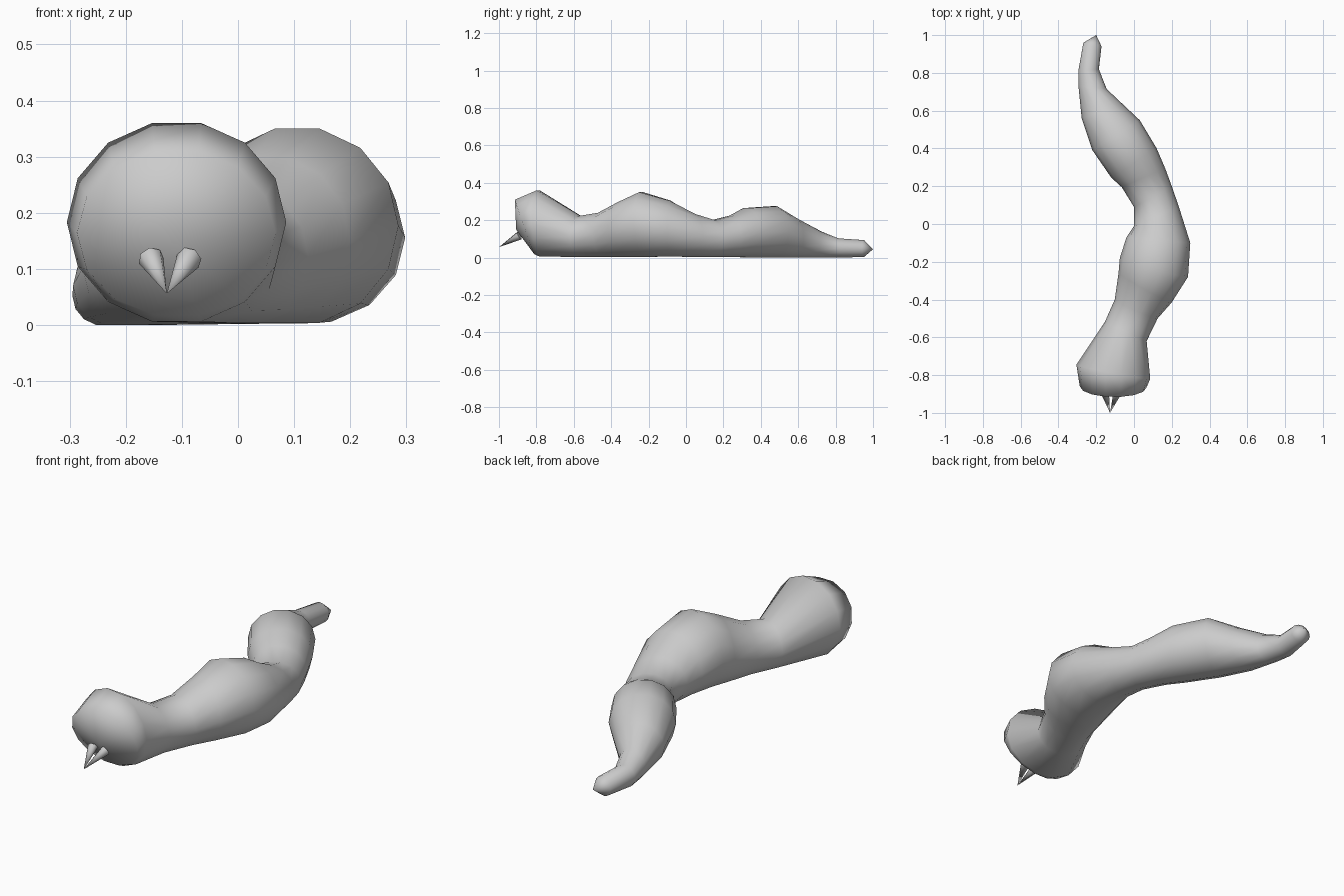
import bpy, bmesh, math
from mathutils import Vector

if "Cube" in bpy.data.objects:
    bpy.data.objects.remove(bpy.data.objects["Cube"])

SIDES = 14
# Body sections, head to tail: left x, left y, right x, right y, top z, bottom z, forward lean
SECTIONS = [
    (-0.287, -0.86, 0.067, -0.865, 0.31, 0.018, 0.052),
    (-0.305, -0.745, 0.086, -0.82, 0.36, 0.006, 0.008),
    (-0.155, -0.52, 0.067, -0.62, 0.222, 0.004, 0),
    (-0.102, -0.40, 0.125, -0.50, 0.24, 0.004, 0.01),
    (-0.082, -0.26, 0.20, -0.415, 0.297, 0.004, 0.01),
    (-0.075, -0.18, 0.286, -0.28, 0.35, 0.004, 0.01),
    (-0.04, -0.07, 0.298, -0.10, 0.305, 0.006, 0),
    (0.0, -0.01, 0.238, 0.09, 0.233, 0.004, 0),
    (0.0, 0.09, 0.20, 0.20, 0.20, 0.003, 0),
    (-0.065, 0.195, 0.165, 0.295, 0.225, 0.003, 0),
    (-0.12, 0.245, 0.12, 0.40, 0.265, 0.002, 0),
    (-0.22, 0.39, 0.03, 0.55, 0.275, 0.001, 0),
    (-0.277, 0.56, -0.055, 0.63, 0.205, 0, 0),
    (-0.294, 0.73, -0.145, 0.715, 0.14, 0, 0),
    (-0.295, 0.81, -0.186, 0.82, 0.103, 0, 0),
    (-0.268, 0.96, -0.172, 0.94, 0.094, 0.004, 0),
]


def finish(bm, name, angle=None):
    bmesh.ops.recalc_face_normals(bm, faces=bm.faces)
    me = bpy.data.meshes.new(name)
    bm.to_mesh(me)
    bm.free()
    ob = bpy.data.objects.new(name, me)
    bpy.context.collection.objects.link(ob)
    for p in me.polygons:
        p.use_smooth = True
    if angle:
        bpy.context.view_layer.objects.active = ob
        ob.select_set(True)
        bpy.ops.object.shade_smooth_by_angle(angle=angle)
        ob.select_set(False)
    return ob


def section(bm, lx, ly, rx, ry, top, bottom, lean):
    left, right = Vector((lx, ly, 0)), Vector((rx, ry, 0))
    half = (right - left) / 2
    centre = (left + right) / 2 + Vector((0, 0, (top + bottom) / 2))
    up = Vector((0, -lean, (top - bottom) / 2)) / math.cos(math.pi / SIDES)
    angles = [math.tau * i / SIDES for i in range(SIDES)]
    return [bm.verts.new(centre + half * math.cos(a) + up * math.sin(a)) for a in angles]


def fan(bm, ring, tip):
    v = bm.verts.new(tip)
    for i in range(len(ring)):
        bm.faces.new((ring[i], ring[(i + 1) % len(ring)], v))


# Body with head bulge, humps and tail
bm = bmesh.new()
rings = [section(bm, *s) for s in SECTIONS]
for a, b in zip(rings, rings[1:]):
    for i in range(SIDES):
        j = (i + 1) % SIDES
        bm.faces.new((a[i], a[j], b[j], b[i]))
fan(bm, rings[0], (-0.11, -0.908, 0.15))
fan(bm, rings[-1], (-0.20, 1.0, 0.045))
finish(bm, "worm_body")

# Pair of fangs meeting at the tip
TIP = Vector((-0.127, -1.0, 0.056))
for side, name in ((-1, "left_fang"), (1, "right_fang")):
    base = Vector((-0.121 + side * 0.034, -0.89, 0.118))
    rot = (TIP - base).to_track_quat('Z', 'Y')
    bm = bmesh.new()
    ring = [bm.verts.new(base + rot @ Vector((0.023 * math.cos(a), 0.023 * math.sin(a), 0)))
            for a in (math.tau * i / 7 for i in range(7))]
    bm.faces.new(ring)
    fan(bm, ring, TIP)
    finish(bm, name, math.radians(60))
